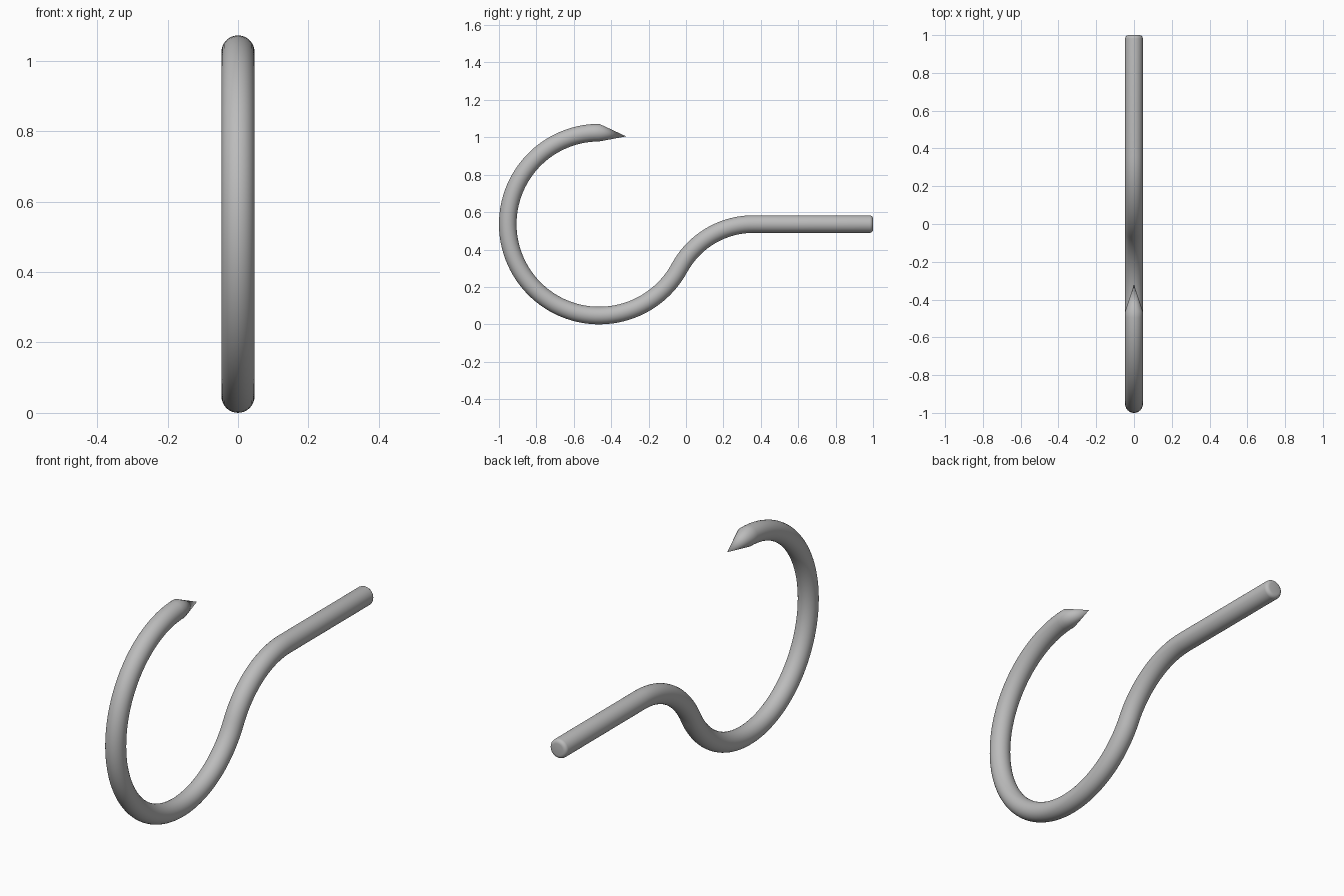
import bpy, bmesh
from math import sin, cos, pi, radians, atan2
from mathutils import Vector

cube = bpy.data.objects.get("Cube")
if cube:
    bpy.data.objects.remove(cube, do_unlink=True)

SIDES = 32
TUBE = 0.047          # rod radius
BEND = 0.489          # hook centreline radius
NECK = 0.45           # neck centreline radius
HOOK_C = Vector((-0.464, 0.536))
NECK_C = Vector((0.36, 0.536 - NECK))

steel = bpy.data.materials.new("grey steel")
steel.use_nodes = True
colour = (0.5, 0.5, 0.5, 1)
steel.diffuse_color = colour
steel.node_tree.nodes["Principled BSDF"].inputs["Base Color"].default_value = colour


def arc(centre, radius, start, end, steps, turn):
    """Path stations (y, z, normal angle); turn flips the normal on the outer bend."""
    result = []
    for i in range(steps + 1):
        a = start + (end - start) * i / steps
        result.append((centre.x + radius * cos(a), centre.y + radius * sin(a), a + turn))
    return result


def add_ring(bm, y, z, angle, radius):
    ring = []
    for i in range(SIDES):
        t = 2 * pi * i / SIDES
        r = radius * cos(t)
        ring.append(bm.verts.new((radius * sin(t), y + r * cos(angle), z + r * sin(angle))))
    return ring


# Centreline: shank end, neck bend, then round the hook to the point
link = NECK_C - HOOK_C
joint = atan2(link.y, link.x)
path = []
EDGE = 0.018
for i in range(5):
    a = pi / 2 * i / 4
    path.append((1 - EDGE + EDGE * cos(a), 0.536, pi / 2, TUBE - EDGE + EDGE * sin(a)))
path += [(*p, TUBE) for p in arc(NECK_C, NECK, pi / 2, joint + pi, 20, 0)]
path += [(*p, TUBE) for p in arc(HOOK_C, BEND, joint, -radians(270), 72, pi)[1:]]

# Swept rod
bm = bmesh.new()
rings = [add_ring(bm, *station) for station in path]
bm.faces.new(rings[0])
for a, b in zip(rings, rings[1:]):
    for i in range(SIDES):
        j = (i + 1) % SIDES
        bm.faces.new((a[i], a[j], b[j], b[i]))

# Slanted point
tip = bm.verts.new((0, -0.32, 1.005))
last = rings[-1]
for i in range(SIDES):
    bm.faces.new((last[i], last[(i + 1) % SIDES], tip))

bmesh.ops.recalc_face_normals(bm, faces=bm.faces)
mesh = bpy.data.meshes.new("hook_rod")
bm.to_mesh(mesh)
bm.free()
mesh.materials.append(steel)
hook = bpy.data.objects.new("hook_rod", mesh)
bpy.context.collection.objects.link(hook)
bpy.context.view_layer.objects.active = hook
hook.select_set(True)
bpy.ops.object.shade_smooth_by_angle(angle=radians(30))
